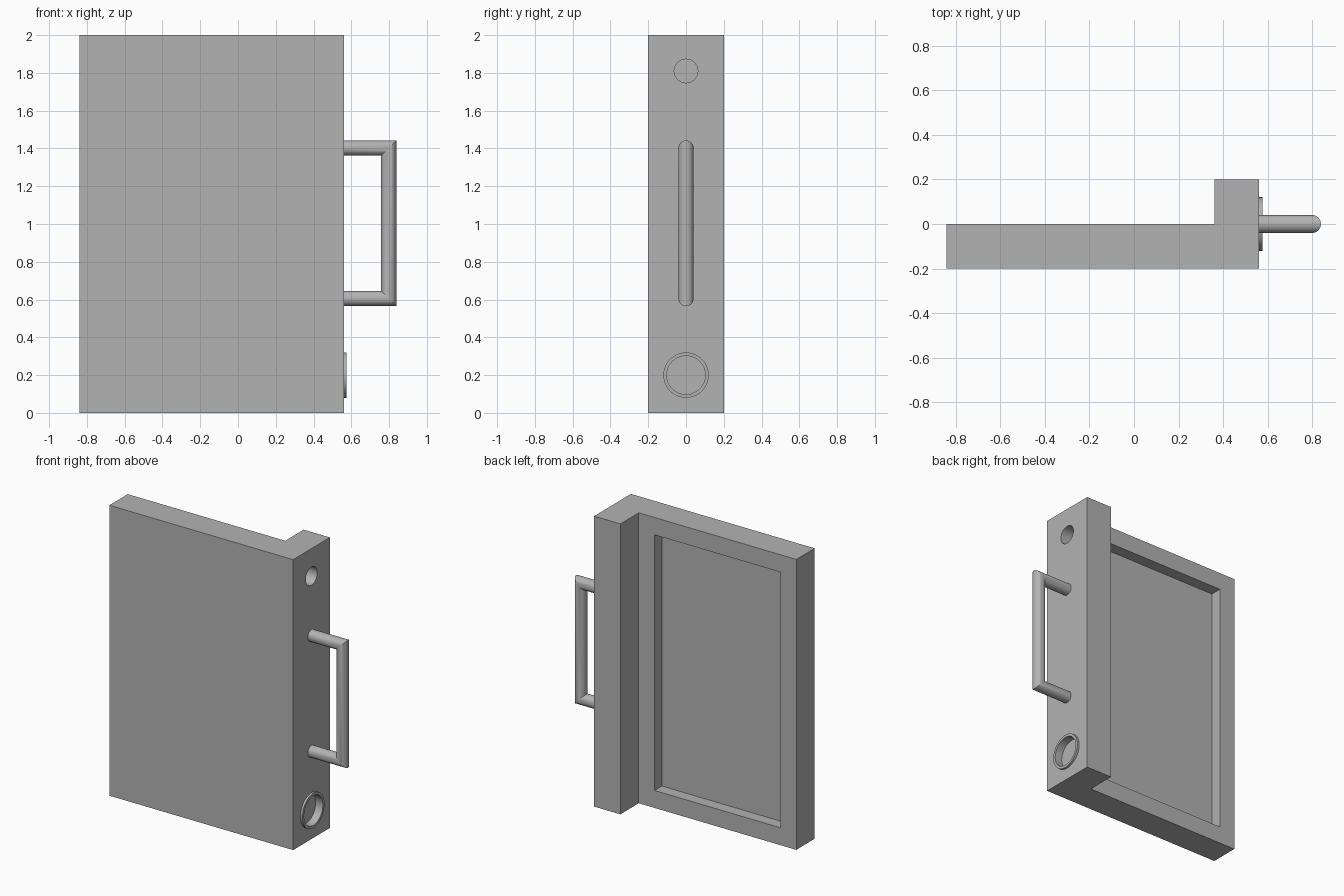
import bpy, bmesh, math
from mathutils import Vector, Matrix

cube = bpy.data.objects.get("Cube")
if cube:
    bpy.data.objects.remove(cube, do_unlink=True)

grey = bpy.data.materials.new("plain grey")
grey.use_nodes = True
colour = (0.45, 0.45, 0.45, 1)
grey.diffuse_color = colour
grey.node_tree.nodes["Principled BSDF"].inputs["Base Color"].default_value = colour

HEIGHT, FACE_X, MARGIN = 2.0, 0.56, 0.12
SIDES = 48


def finish(name, bm, smooth=False):
    bmesh.ops.recalc_face_normals(bm, faces=bm.faces)
    mesh = bpy.data.meshes.new(name)
    bm.to_mesh(mesh)
    bm.free()
    mesh.materials.append(grey)
    obj = bpy.data.objects.new(name, mesh)
    bpy.context.collection.objects.link(obj)
    bpy.ops.object.select_all(action='DESELECT')
    obj.select_set(True)
    bpy.context.view_layer.objects.active = obj
    if smooth:
        bpy.ops.object.shade_smooth_by_angle(angle=math.radians(30))
    return obj


def box(name, low, high):
    bm = bmesh.new()
    low, high = Vector(low), Vector(high)
    bmesh.ops.create_cube(bm, size=1)
    bmesh.ops.scale(bm, vec=high - low, verts=bm.verts)
    bmesh.ops.translate(bm, vec=(low + high) / 2, verts=bm.verts)
    return finish(name, bm)


def rod(name, radius, x0, x1, z):
    bm = bmesh.new()
    bmesh.ops.create_cone(bm, cap_ends=True, segments=SIDES, radius1=radius,
                          radius2=radius, depth=x1 - x0,
                          matrix=Matrix.Translation(((x0 + x1) / 2, 0, z))
                          @ Matrix.Rotation(math.pi / 2, 4, 'Y'))
    return finish(name, bm)


def cut(target, cutter):
    bpy.context.view_layer.objects.active = target
    mod = target.modifiers.new("cut", 'BOOLEAN')
    mod.operation, mod.solver, mod.object = 'DIFFERENCE', 'EXACT', cutter
    bpy.ops.object.modifier_apply(modifier=mod.name)
    bpy.data.objects.remove(cutter, do_unlink=True)


# Panel with a thicker edge post, extruded from an L-shaped plan
plan = [(-0.84, -0.2), (FACE_X, -0.2), (FACE_X, 0.2), (0.36, 0.2), (0.36, 0), (-0.84, 0)]
bm = bmesh.new()
base = bm.faces.new([bm.verts.new((x, y, 0)) for x, y in plan])
top = bmesh.ops.extrude_face_region(bm, geom=[base], use_keep_orig=True)["geom"]
bmesh.ops.translate(bm, vec=(0, 0, HEIGHT),
                    verts=[v for v in top if isinstance(v, bmesh.types.BMVert)])
body = finish("door_panel", bm)

# Back recess and the two round sockets in the edge
cut(body, box("recess_cutter", (-0.84 + MARGIN, -0.08, MARGIN),
              (0.36 - MARGIN, 0.1, HEIGHT - MARGIN)))
cut(body, rod("small_socket_cutter", 0.0625, FACE_X - 0.1, FACE_X + 0.1, 1.81))
cut(body, rod("large_socket_cutter", 0.102, FACE_X - 0.04, FACE_X + 0.1, 0.2))
body.select_set(True)
bpy.context.view_layer.objects.active = body
bpy.ops.object.shade_smooth_by_angle(angle=math.radians(30))

# Raised rim around the large socket
rim = rod("socket_rim", 0.12, FACE_X, FACE_X + 0.015, 0.2)
cut(rim, rod("rim_cutter", 0.102, FACE_X - 0.1, FACE_X + 0.1, 0.2))
rim.select_set(True)
bpy.context.view_layer.objects.active = rim
bpy.ops.object.shade_smooth_by_angle(angle=math.radians(30))

# Round handle with mitred corners
R, GRIP_X, LOW, HIGH = 0.04, 0.798, 0.605, 1.402
bm = bmesh.new()
rings = []
for x, z, along_x, along_z in ((FACE_X - 0.02, LOW, 0, 1), (GRIP_X, LOW, -1, 1),
                               (GRIP_X, HIGH, -1, -1), (FACE_X - 0.02, HIGH, 0, -1)):
    ring = []
    for i in range(SIDES):
        a = math.tau * i / SIDES
        ring.append(bm.verts.new((x + along_x * R * math.cos(a), R * math.sin(a),
                                  z + along_z * R * math.cos(a))))
    rings.append(ring)
for a, b in zip(rings, rings[1:]):
    for i in range(SIDES):
        j = (i + 1) % SIDES
        bm.faces.new((a[i], a[j], b[j], b[i]))
bm.faces.new(rings[0])
bm.faces.new(rings[-1])
finish("handle", bm, smooth=True)
